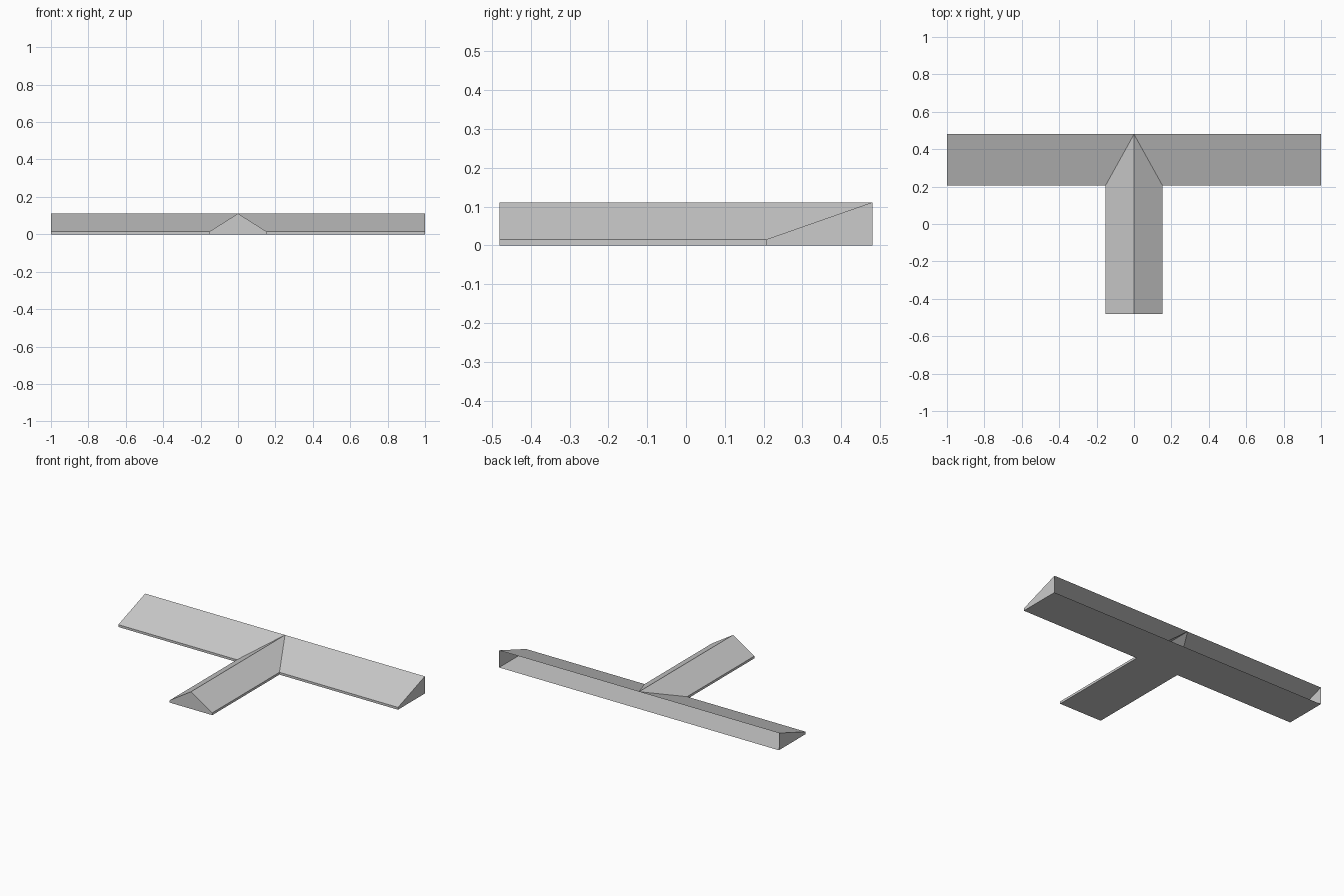
import bpy, bmesh

if "Cube" in bpy.data.objects:
    bpy.data.objects.remove(bpy.data.objects["Cube"])

STEM, Y0, Y1, H, LIP = 0.152, 0.206, 0.48, 0.111, 0.015

grey = bpy.data.materials.new("light grey")
grey.diffuse_color = (0.6, 0.6, 0.6, 1)
grey.use_nodes = True
grey.node_tree.nodes["Principled BSDF"].inputs["Base Color"].default_value = grey.diffuse_color


def half_part(name, faces):
    """Build the +x half from polygons, then mirror it across x = 0."""
    bm = bmesh.new()
    for pts in faces:
        bm.faces.new([bm.verts.new(p) for p in pts])
    bmesh.ops.remove_doubles(bm, verts=bm.verts, dist=1e-5)
    mesh = bpy.data.meshes.new(name)
    bm.to_mesh(mesh)
    bm.free()
    mesh.materials.append(grey)
    ob = bpy.data.objects.new(name, mesh)
    bpy.context.collection.objects.link(ob)
    ob.modifiers.new("mirror", "MIRROR").use_clip = True


def lip(a, b):
    """Thin vertical eave strip between two plan points."""
    return [(*a, 0), (*b, 0), (*b, LIP), (*a, LIP)]


valley, peak = (STEM, Y0, LIP), (0, Y1, H)

# T-shaped floor
half_part("floor", [[(0, Y1, 0), (1, Y1, 0), (1, Y0, 0), (STEM, Y0, 0),
                     (STEM, -Y1, 0), (0, -Y1, 0)]])

# Cross wing: slope cut along the valley, eave and end cap; back left open
half_part("cross_roof", [
    [valley, (1, Y0, LIP), (1, Y1, H), peak],
    lip((STEM, Y0), (1, Y0)),
    [(1, Y0, 0), (1, Y1, 0), (1, Y1, H), (1, Y0, LIP)],
])

# Front stem: ridge slope running into the valley, eave and gable
half_part("stem_roof", [
    [(0, -Y1, H), (STEM, -Y1, LIP), valley, peak],
    lip((STEM, -Y1), (STEM, Y0)),
    [(0, -Y1, 0), (STEM, -Y1, 0), (STEM, -Y1, LIP), (0, -Y1, H)],
])
